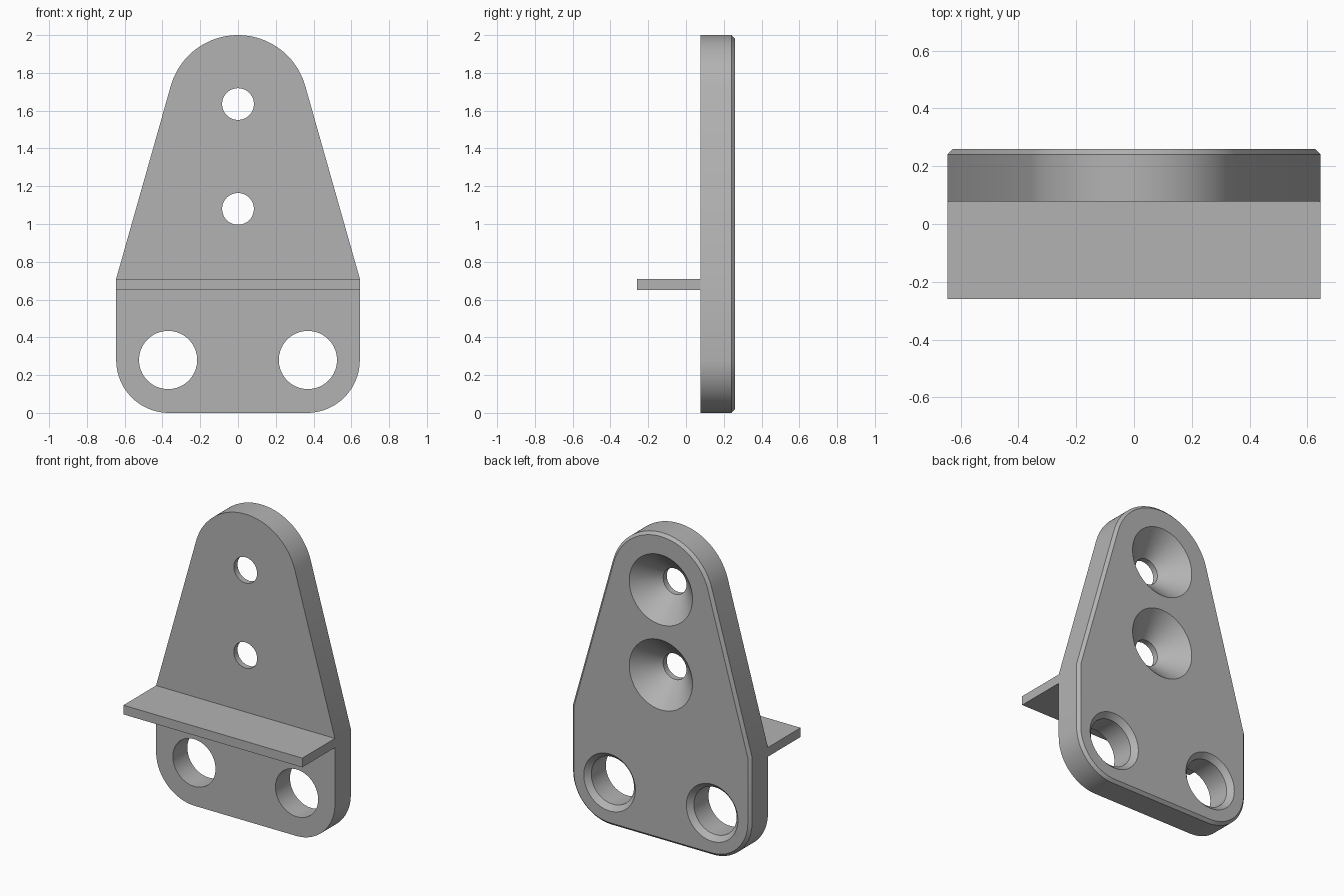
import bpy, bmesh
from math import sin, cos, pi, atan2

cube = bpy.data.objects.get("Cube")
if cube:
    bpy.data.objects.remove(cube, do_unlink=True)

GREY = (0.45, 0.45, 0.45, 1)
grey = bpy.data.materials.new("plain grey")
grey.use_nodes = True
grey.diffuse_color = GREY
grey.node_tree.nodes["Principled BSDF"].inputs["Base Color"].default_value = GREY

FRONT, BACK = 0.077, 0.259          # plate faces along y
HALF_W, SHOULDER = 0.645, 0.71      # half width, height where the taper starts
TOP_Z, TOP_R = 1.63, 0.37           # rounded top
FOOT_X, FOOT_R = 0.365, 0.28        # rounded lower corners
CHAMFER = 0.018


def arc(cx, cz, r, start, end, steps):
    return [(cx + r * cos(start + (end - start) * i / steps),
             cz + r * sin(start + (end - start) * i / steps)) for i in range(steps + 1)]


def outline(inset):
    """Plate silhouette in x, z, shrunk evenly by inset."""
    tilt = 0.262                    # angle of the tapered side's normal
    foot = arc(FOOT_X, FOOT_R, FOOT_R - inset, -pi / 2, 0, 20)
    shoulder = [(HALF_W - inset, SHOULDER - inset * (1 - cos(tilt)) / sin(tilt))]
    top = arc(0, TOP_Z, TOP_R - inset, tilt + 0.015, pi / 2, 24)
    right = foot + shoulder + top
    return right + [(-x, z) for x, z in reversed(right[:-1])]


def loft(name, rings):
    """Closed solid through matching x, z rings placed along y."""
    bm = bmesh.new()
    loops = [[bm.verts.new((x, y, z)) for x, z in ring] for ring, y in rings]
    for a, b in zip(loops, loops[1:]):
        for i in range(len(a)):
            j = (i + 1) % len(a)
            bm.faces.new((a[i], a[j], b[j], b[i]))
    bm.faces.new(loops[0])
    bm.faces.new(loops[-1])
    bmesh.ops.recalc_face_normals(bm, faces=bm.faces)
    mesh = bpy.data.meshes.new(name)
    bm.to_mesh(mesh)
    bm.free()
    mesh.materials.append(grey)
    obj = bpy.data.objects.new(name, mesh)
    bpy.context.collection.objects.link(obj)
    return obj


def drill(target, x, z, r, sink_r):
    """Cut a hole with a 45 degree countersink opening at the back."""
    over = 0.05
    stages = [(r, FRONT - over), (r, BACK - (sink_r - r)), (sink_r + over, BACK + over)]
    cutter = loft("hole_cutter", [(arc(x, z, rad, 0, 2 * pi, 64)[:-1], y) for rad, y in stages])
    cutter.hide_render = True
    mod = target.modifiers.new("hole", "BOOLEAN")
    mod.operation, mod.solver, mod.object = "DIFFERENCE", "EXACT", cutter
    bpy.ops.object.select_all(action="DESELECT")
    bpy.context.view_layer.objects.active = target
    target.select_set(True)
    bpy.ops.object.modifier_apply(modifier=mod.name)
    bpy.data.objects.remove(cutter, do_unlink=True)


# Back plate with a chamfered rear rim
plate = loft("back_plate", [(outline(0), FRONT), (outline(0), BACK - CHAMFER),
                            (outline(CHAMFER), BACK)])

# Screw holes on the centre line, larger holes in the lower corners
for z in (1.635, 1.08):
    drill(plate, 0, z, 0.084, 0.228)
for side in (-1, 1):
    drill(plate, side * 0.37, 0.28, 0.154, 0.186)
bpy.ops.object.shade_smooth_by_angle()

# Flat shelf across the front
low, high = SHOULDER - 0.06, SHOULDER
bar = [(-HALF_W, low), (HALF_W, low), (HALF_W, high), (-HALF_W, high)]
loft("front_shelf", [(bar, -0.259), (bar, FRONT)])
